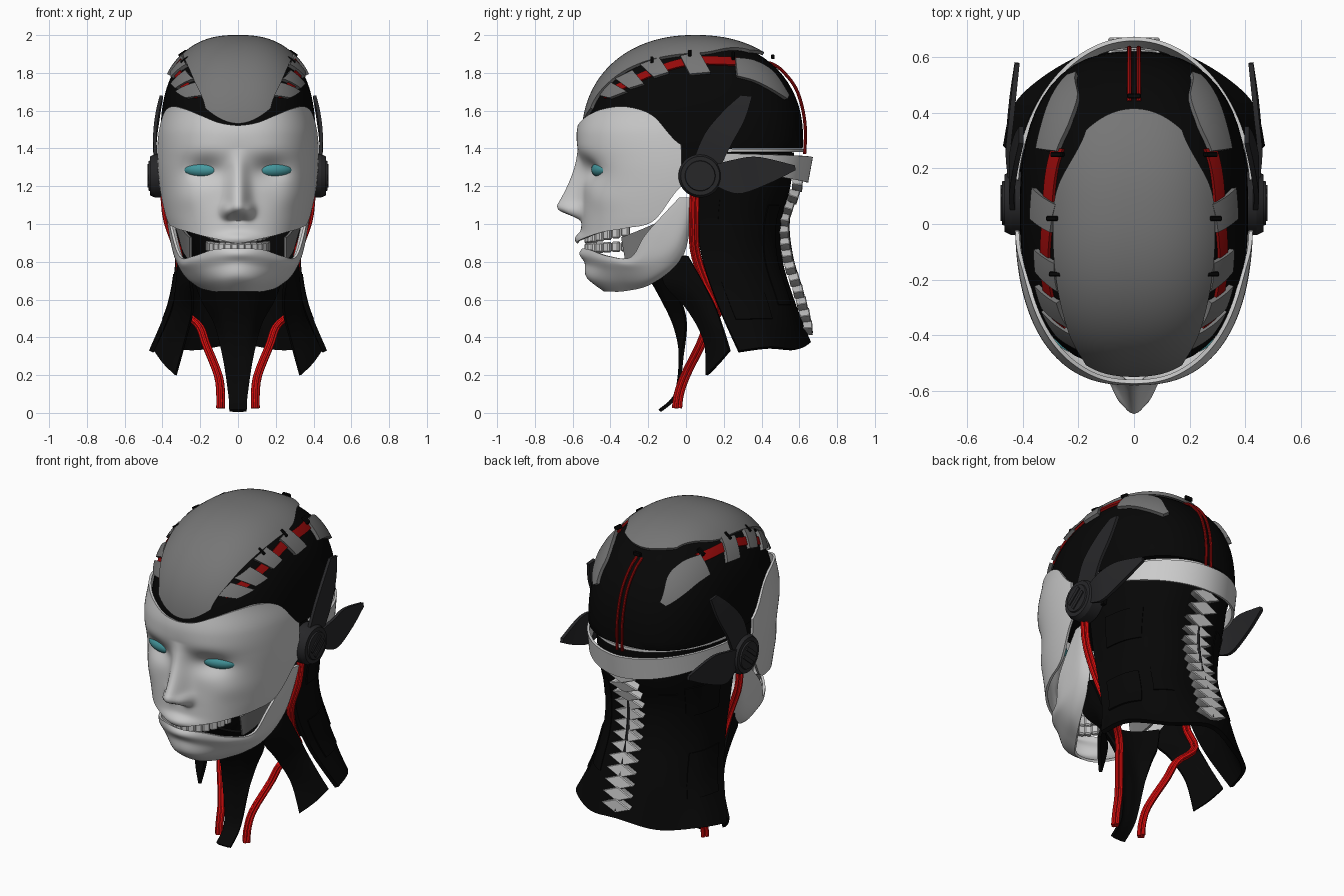
import bpy, bmesh
from math import sin, cos, pi, exp
from mathutils import Vector as V, Matrix as M

if "Cube" in bpy.data.objects:
    bpy.data.objects.remove(bpy.data.objects["Cube"])


def material(name, rgb):
    m = bpy.data.materials.new(name)
    m.diffuse_color = (*rgb, 1)
    m.use_nodes = True
    m.node_tree.nodes["Principled BSDF"].inputs["Base Color"].default_value = m.diffuse_color
    return m


BLACK = material("black", (.002, .002, .002))
DARK = material("dark_grey", (.02, .02, .022))
GREY = material("mid_grey", (.18, .18, .18))
RED = material("red", (.85, .005, .005))
DEEP_RED = material("deep_red", (.3, .003, .003))
TEAL = material("teal", (.06, .32, .35))


def finish(data, name, mat=None, thick=0, mirror=False, bevel=0):
    ob = bpy.data.objects.new(name, data)
    bpy.context.collection.objects.link(ob)
    if mat:
        data.materials.append(mat)
    if mirror:
        ob.modifiers.new("mirror", 'MIRROR')
    if thick:
        s = ob.modifiers.new("shell", 'SOLIDIFY')
        s.thickness, s.offset = thick, 0
    if bevel:
        ob.modifiers.new("bevel", 'BEVEL').width = bevel
    bpy.ops.object.select_all(action='DESELECT')
    ob.select_set(True)
    bpy.context.view_layer.objects.active = ob
    bpy.ops.object.convert(target='MESH')
    bpy.ops.object.shade_smooth_by_angle(angle=.6)
    return ob


def spline(p, t):
    n = len(p) - 1
    t = min(max(t, 0), 1) * n
    i = min(int(t), n - 1)
    f = t - i
    a, b, c, d = p[max(i - 1, 0)], p[i], p[i + 1], p[min(i + 2, n)]
    return (b * 2 + (c - a) * f + (a * 2 - b * 5 + c * 4 - d) * f ** 2 + (b * 3 - a - c * 3 + d) * f ** 3) * .5


def from_bm(bm, name, mat=None, thick=0, mirror=False, bevel=0):
    me = bpy.data.meshes.new(name)
    bmesh.ops.recalc_face_normals(bm, faces=bm.faces)
    bm.to_mesh(me)
    bm.free()
    return finish(me, name, mat, thick, mirror, bevel)


def sheet(name, f, nu, nv, mat=None, thick=.02, mirror=False):
    bm = bmesh.new()
    g = [[bm.verts.new(f(i / nu, j / nv)) for i in range(nu + 1)] for j in range(nv + 1)]
    for j in range(nv):
        for i in range(nu):
            bm.faces.new((g[j][i], g[j][i + 1], g[j + 1][i + 1], g[j + 1][i]))
    return from_bm(bm, name, mat, thick, mirror)


def surface(rows, sym=True):
    rows = [[V(p) for p in r] for r in rows]
    if sym:
        rows = [[V((-p.x, p.y, p.z)) for p in r[:0:-1]] + r for r in rows]
    return lambda u, v: spline([spline(r, u) for r in rows], v)


def tube(name, pts, r, mat, strands=((0, 0),), mirror=False):
    cu = bpy.data.curves.new(name, 'CURVE')
    cu.dimensions, cu.bevel_depth, cu.bevel_resolution, cu.use_fill_caps = '3D', r, 2, True
    pts = [V(p) for p in pts]
    for ox, oy in strands:
        s = cu.splines.new('POLY')
        s.points.add(32)
        for i, p in enumerate(s.points):
            p.co = (*(spline(pts, i / 32) + V((ox, oy, 0))), 1)
    ob = finish(cu, name, mat)
    if mirror:
        ob.modifiers.new("mirror", 'MIRROR')
        bpy.ops.object.convert(target='MESH')


# skull: rounded ellipsoid, flat underneath
C, RX, RY, RZ = V((0, .05, 1.45)), .41, .57, .53


def sag(y, z):
    return (abs(y / RY) ** 2.2 + abs(z / RZ) ** 2.2) ** (2.5 / 2.2)


def skull_x(y, z):
    return RX * max(1 - sag(y - C.y, z - C.z), .01) ** .4


bm = bmesh.new()
bmesh.ops.create_uvsphere(bm, u_segments=64, v_segments=40, radius=1)
for v in bm.verts:
    d = v.co
    v.co = d * (abs(d.x / RX) ** 2.5 + sag(d.y, d.z)) ** -.4 + C
    v.co.z = max(v.co.z, 1.40)
bmesh.ops.remove_doubles(bm, verts=bm.verts, dist=.0005)
from_bm(bm, "skull", BLACK)


# crown plate
def crown(u, v):
    x = (u * 2 - 1) * spline([.17, .23, .27, .285, .27, .17], v)
    e = (u * 2 - 1) ** 2
    a = (.15 + .16 * e) * (1 - v) + (2.2 - .12 * e) * v
    k = 1.022 * (1 - abs(x / (RX * 1.022)) ** 2.5) ** .4 * (abs(cos(a)) ** 2.2 + abs(sin(a)) ** 2.2) ** (-1 / 2.2)
    return C + V((x, -RY * 1.02 * k * cos(a), RZ * k * sin(a)))


sheet("crown_plate", crown, 32, 48, GREY, .018)


# face mask: wrapped horizontal sections with a sculpted relief
def bump(x, z, cx, cz, sx, sz):
    return exp(-((abs(x) - cx) / sx) ** 2 - ((z - cz) / sz) ** 2)


def relief(x, z):
    lin = min(max((1.40 - z) / .30, 0), 1)
    fall = min(max((z - 1.015) / .075, 0), 1)
    d = -.132 * lin ** 1.2 * fall * fall * (3 - 2 * fall) * exp(-(x / (.04 + .016 * lin)) ** 2)
    d -= .04 * bump(x, z, .055, 1.065, .028, .035)
    d += .055 * bump(x, z, .17, 1.285, .1, .065) - .006 * bump(x, z, .18, 1.39, .15, .05)
    d -= .032 * bump(x, z, 0, .92, .1, .03) + .012 * bump(x, z, .27, 1.14, .08, .07)
    return d


def face(th, z):
    v = (z - .9) / .72
    r = (abs(sin(th)) ** 2.5 + abs(cos(th)) ** 2.5) ** -.4
    x = spline([.355, .385, .408, .42, .418, .40], v) * r * sin(th)
    yf = spline([-.55, -.545, -.54, -.555, -.572, -.545], v)
    return V((x, .05 - (.05 - yf) * r * cos(th) + relief(x, z), z))


def mask(u, v):
    s = u * 2 - 1
    top = spline([1.52, 1.535, 1.575, 1.61, 1.62, 1.57, 1.42], abs(s))
    low = spline([.9, .915, .935, .96, .98, 1.02, 1.2], abs(s))
    return face(s * 1.45, low + (top - low) * v)


sheet("face_mask", mask, 120, 90, None, .014)

# eyes
bm = bmesh.new()
bmesh.ops.create_uvsphere(bm, u_segments=24, v_segments=16, radius=1,
                          matrix=M.Translation((.188, face(.43, 1.288).y + .018, 1.288))
                          @ M.Rotation(.3, 4, 'Z') @ M.Diagonal((.105, .048, .043, 1)))
from_bm(bm, "eyes", TEAL, mirror=True)

# jaw
jaw = surface([
    [(0, -.545, .865), (.12, -.51, .865), (.23, -.41, .83), (.3, -.29, .825), (.345, -.21, .95), (.378, -.035, 1.14)],
    [(0, -.557, .84), (.12, -.51, .83), (.235, -.4, .80), (.308, -.26, .80), (.35, -.14, .93), (.382, -.01, 1.14)],
    [(0, -.53, .795), (.11, -.49, .78), (.22, -.38, .76), (.3, -.22, .77), (.347, -.07, .89), (.385, .015, 1.14)],
    [(0, -.52, .72), (.09, -.48, .71), (.18, -.36, .70), (.27, -.19, .72), (.33, -.04, .86), (.38, .03, 1.13)],
    [(0, -.43, .648), (.07, -.41, .648), (.14, -.32, .65), (.23, -.18, .69), (.3, -.02, .83), (.365, .035, 1.12)]])
sheet("jaw", jaw, 72, 24, None, .014)

# teeth
for name, z0, rise, h in (("upper_teeth", .93, .045, .068), ("lower_teeth", .872, .012, .055)):
    bm = bmesh.new()
    for i in range(14):
        a = -1.4 + 2.8 * i / 13
        bmesh.ops.create_cube(bm, matrix=M.Translation((.155 * sin(a), -.28 - .24 * cos(a), z0 + rise * (1 - cos(a))))
                              @ M.Rotation(a * .95, 4, 'Z') @ M.Diagonal((.044, .034, h, 1)))
    from_bm(bm, name, bevel=.008)


# curved patches given by two edges in side view
def patch(name, a, b, xf, mat=None, thick=.02, n=16):
    a, b = [V(p) for p in a], [V(p) for p in b]

    def f(u, v):
        p = spline(a, u).lerp(spline(b, u), v)
        return V((xf(u, p.x, p.y), p.x, p.y))
    sheet(name, f, n, 8, mat, thick, True)


def on_skull(off):
    return lambda u, y, z: skull_x(y, z) + off


patch("scalp_red_strip", [(-.44, 1.70), (-.2, 1.815), (.02, 1.88), (.27, 1.88)],
      [(-.43, 1.665), (-.2, 1.775), (.02, 1.84), (.27, 1.84)], on_skull(.008), DEEP_RED, .012, 32)
for i, (a, b) in enumerate((
        ([(.26, 1.875), (.36, 1.86), (.46, 1.80), (.54, 1.68)], [(.27, 1.78), (.36, 1.755), (.45, 1.71), (.53, 1.66)]),
        ([(-.03, 1.885), (.07, 1.905)], [(.02, 1.79), (.13, 1.80)]),
        ([(-.24, 1.84), (-.14, 1.875)], [(-.17, 1.775), (-.09, 1.80)]),
        ([(-.37, 1.765), (-.28, 1.81)], [(-.30, 1.715), (-.22, 1.74)]),
        ([(-.46, 1.68), (-.39, 1.745)], [(-.40, 1.665), (-.31, 1.70)]))):
    patch(f"scalp_plate_{i + 1}", a, b, on_skull(.018), GREY)

# scalp clips
bm = bmesh.new()
for x, y, z in ((.275, .25, 1.89), (.29, .02, 1.9), (.28, -.18, 1.865), (.0, .46, 1.885)):
    bmesh.ops.create_cube(bm, matrix=M.Translation((x, y, z)) @ M.Rotation(.6 if x else 0, 4, 'Y')
                          @ M.Diagonal((.05, .018, .025, 1)))
from_bm(bm, "scalp_clips", BLACK, mirror=True, bevel=.004)

# temple and hinge filler behind the mask, and inner cheek
patch("temple_filler", [(-.12, 1.43), (.25, 1.43)], [(-.03, 1.2), (.2, 1.2)], lambda u, y, z: .375, BLACK)
patch("inner_cheek", [(-.34, .93), (-.24, .97), (-.1, 1.03)], [(-.32, .81), (-.2, .86), (-.07, .98)],
      lambda u, y, z: .25 + .075 * u, GREY, .014)

# ear discs with two raised bars
bm = bmesh.new()
for r1, r2, x0, x1 in ((.115, .115, .37, .44), (.115, .103, .44, .465), (.082, .078, .46, .474)):
    bmesh.ops.create_cone(bm, cap_ends=True, segments=40, radius1=r1, radius2=r2, depth=x1 - x0,
                          matrix=M.Translation(((x0 + x1) / 2, .075, 1.255)) @ M.Rotation(pi / 2, 4, 'Y'))
for s in (-.024, .024):
    bmesh.ops.create_cube(bm, matrix=M.Translation((.473, .075, 1.255)) @ M.Rotation(.7, 4, 'X')
                          @ M.Translation((0, 0, s)) @ M.Diagonal((.014, .11, .022, 1)))
from_bm(bm, "ear_discs", DARK, mirror=True)

# ear fins
patch("upper_ear_fin", [(.04, 1.34), (.1, 1.48), (.2, 1.60), (.29, 1.68)],
      [(.18, 1.30), (.24, 1.42), (.31, 1.55), (.35, 1.675)],
      lambda u, y, z: spline([.435, .44, .425, .405], u), DARK, .018)
patch("rear_ear_fin", [(.14, 1.31), (.25, 1.34), (.38, 1.355), (.575, 1.31)],
      [(.16, 1.2), (.28, 1.16), (.44, 1.215), (.58, 1.285)],
      lambda u, y, z: spline([.44, .452, .44, .42], u), DARK, .018)


# rear band and skull rim
def band(u, v):
    s = u * 2 - 1
    t = s * 1.45
    z = 1.355 + .02 * abs(s) - v * .135 * (1 - .55 * s * s)
    return V((.425 * sin(t), .09 + (.575 - .025 * v) * cos(t), z))


sheet("rear_band", band, 64, 6, None, .014)
sheet("skull_rim", lambda u, v: V((.405 * sin(u * 3 - 1.5), .05 + .565 * cos(u * 3 - 1.5), 1.38 + .016 * v)),
      64, 2, None, .014)

# neck shell with raised side panels
neck = surface([
    [(0, .56, 1.38), (.2, .51, 1.38), (.34, .34, 1.38), (.38, .12, 1.38)],
    [(0, .54, 1.2), (.19, .50, 1.2), (.32, .33, 1.2), (.36, .07, 1.2)],
    [(0, .49, 1.0), (.18, .45, 1.0), (.30, .30, 1.0), (.33, .06, 1.0)],
    [(0, .50, .8), (.18, .46, .8), (.30, .30, .8), (.32, .09, .8)],
    [(0, .57, .57), (.2, .53, .57), (.33, .37, .57), (.36, .17, .57)],
    [(0, .65, .37), (.22, .58, .335), (.41, .44, .345), (.46, .28, .325)]])
sheet("neck_shell", neck, 60, 40, BLACK, .025)
for i, (u0, u1, v0, v1) in enumerate(((.76, .92, .27, .45), (.78, .94, .66, .86), (.64, .73, .3, .8))):
    def raised(u, v):
        p = neck(u0 + (u1 - u0) * u, v0 + (v1 - v0) * v)
        return V((p.x * 1.025, p.y + .004, p.z))
    sheet(f"neck_panel_{i + 1}", raised, 8, 12, BLACK, .022, True)

# throat strap and side straps
throat = surface([
    [(0, -.21, .75), (.14, -.18, .75), (.25, -.08, .76)],
    [(0, -.13, .61), (.1, -.11, .61), (.19, -.03, .6)],
    [(0, -.06, .46), (.07, -.05, .46), (.12, .0, .47)],
    [(0, -.03, .3), (.045, -.03, .3), (.08, -.02, .3)],
    [(0, -.055, .1), (.03, -.055, .1), (.05, -.05, .1)],
    [(0, -.14, .012), (.025, -.14, .012), (.045, -.135, .012)]])
sheet("throat_strap", throat, 24, 40, BLACK, .016)
strap = surface([
    [(.27, -.06, .80), (.30, -.02, .83), (.31, .01, .83)],
    [(.25, -.12, .70), (.30, 0, .70), (.32, .085, .70)],
    [(.24, .01, .55), (.31, .09, .55), (.34, .16, .55)],
    [(.28, .10, .38), (.35, .15, .40), (.39, .20, .43)],
    [(.33, .11, .20), (.39, .17, .26), (.44, .23, .33)]], False)
sheet("side_straps", strap, 10, 30, BLACK, .018, True)

# spine
spine_y = [.59, .52, .535, .595, .642]
bm = bmesh.new()
for i in range(13):
    t = i / 12
    slope = (spline(spine_y, t + .02) - spline(spine_y, t - .02)) / .031
    bmesh.ops.create_cone(bm, cap_ends=True, segments=4, radius1=1, radius2=.8, depth=1,
                          matrix=M.Translation((0, spline(spine_y, t), 1.21 - .76 * t)) @ M.Rotation(slope * .7, 4, 'X')
                          @ M.Diagonal((.1, .055, .042, 1)) @ M.Rotation(pi / 2, 4, 'X'))
from_bm(bm, "vertebrae", bevel=.005)
tube("spine_cord", [(0, y + .018, 1.24 - .205 * i) for i, y in enumerate(spine_y)], .014, DARK)

# red cables
tri = [(.012, -.007), (-.012, -.007), (0, .013), (0, -.018)]
tube("neck_cables", [(.39, .05, 1.2), (.375, .045, 1.03), (.32, .05, .86), (.295, .10, .7), (.29, .17, .55),
                     (.205, .12, .46), (.168, .08, .36), (.105, .0, .2), (.092, -.035, .1), (.092, -.045, .025)],
     .0115, RED, tri, True)
tube("rear_scalp_cables", [(0, .44, 1.855), (0, .50, 1.82), (0, .575, 1.73), (0, .615, 1.62), (0, .632, 1.5),
                           (0, .628, 1.37)], .0085, DEEP_RED, [(.017, 0), (-.017, 0)])
